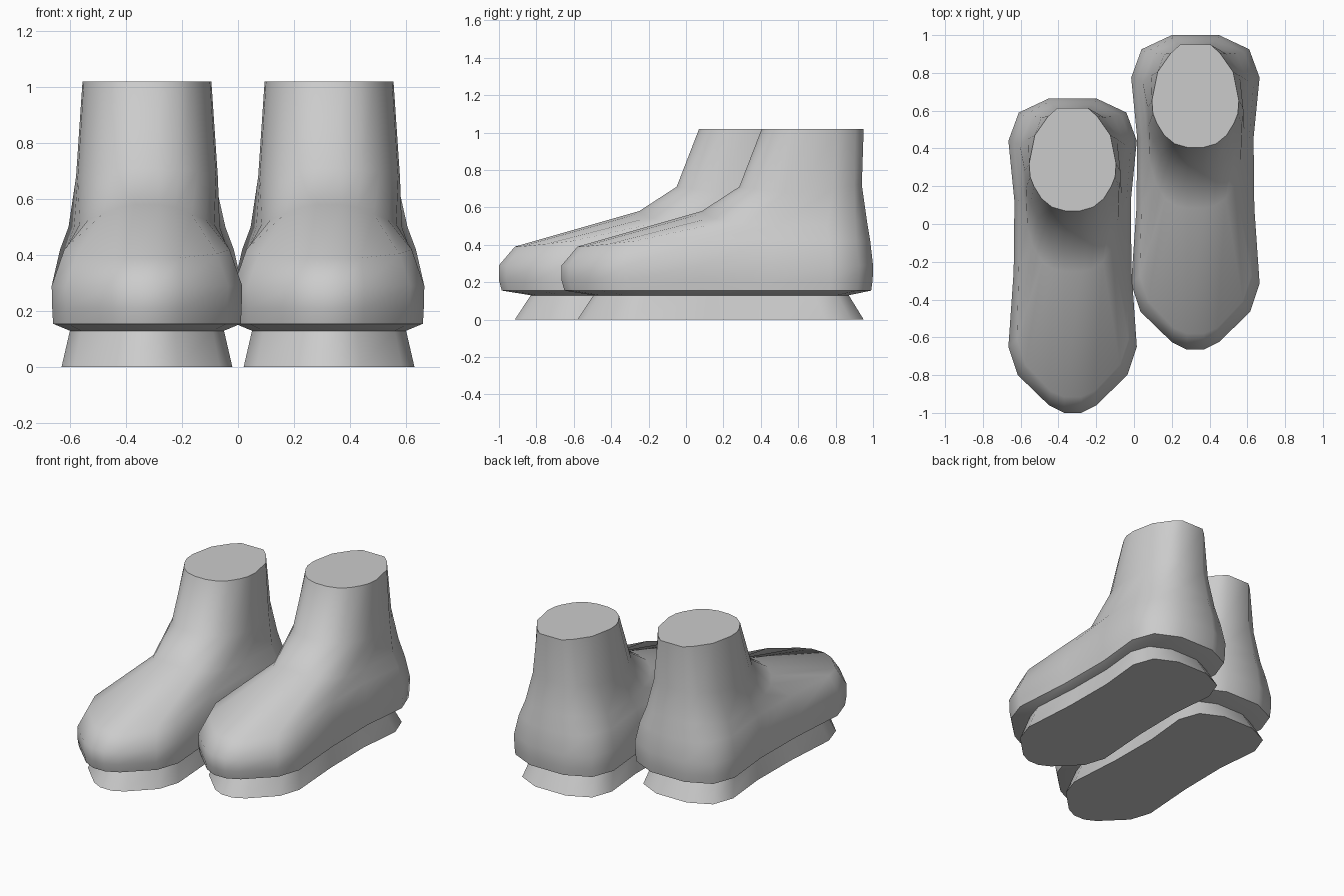
import bpy, bmesh, math

if "Cube" in bpy.data.objects:
    bpy.data.objects.remove(bpy.data.objects["Cube"])

grey = bpy.data.materials.new("plain grey")
grey.diffuse_color = (0.6, 0.6, 0.6, 1)
grey.use_nodes = True
grey.node_tree.nodes["Principled BSDF"].inputs["Base Color"].default_value = grey.diffuse_color

# Half outline of the foot, toe to heel (x, y)
OUTLINE = [(.045, -1), (.125, -.96), (.29, -.80), (.34, -.65), (.312, -.25),
           (.308, .12), (.34, .44), (.285, .59), (.125, .665)]
# Shoulder of the toe box, instep, ankle (x, y, z)
SHOULDER = [(.045, -.915, .39), (.115, -.885, .39), (.25, -.745, .405),
            (.295, -.61, .42), (.285, -.22, .43), (.285, .12, .43),
            (.31, .43, .42), (.26, .575, .42), (.12, .65, .42)]
INSTEP = [(.045, -.25, .58), (.10, -.24, .57), (.16, -.20, .545),
          (.21, -.12, .525), (.24, -.01, .51), (.26, .15, .50),
          (.28, .42, .50), (.215, .57, .53), (.105, .632, .53)]
ANKLE = [(.04, -.05, .71), (.115, -.03, .705), (.18, .03, .70),
         (.225, .11, .69), (.247, .19, .68), (.253, .28, .68),
         (.235, .45, .70), (.165, .565, .72), (.09, .605, .72)]
# Top opening of the shaft
SHAFT = [(.04, .07), (.11, .09), (.165, .135), (.205, .20), (.225, .25),
         (.23, .32), (.20, .47), (.13, .57), (.08, .615)]


def flat(points, z):
    return [(x, y, z) for x, y in points]


def fitted(width, front, back, z):
    """Foot outline refitted to a new width and length."""
    return [(x * width / .34, front + (y + 1) / 1.665 * (back - front), z)
            for x, y in OUTLINE]


def loft(name, halves, angle, offset):
    """Skin mirrored half rings from bottom to top and cap both ends."""
    bm = bmesh.new()
    rings = []
    for half in halves:
        ring = half + [(-x, y, z) for x, y, z in reversed(half)]
        rings.append([bm.verts.new(p) for p in ring])
    for low, high in zip(rings, rings[1:]):
        n = len(low)
        for i in range(n):
            j = (i + 1) % n
            bm.faces.new((low[i], low[j], high[j], high[i]))
    bm.faces.new(rings[0][::-1])
    bm.faces.new(rings[-1])
    bmesh.ops.recalc_face_normals(bm, faces=bm.faces)
    mesh = bpy.data.meshes.new(name)
    bm.to_mesh(mesh)
    bm.free()
    mesh.materials.append(grey)
    obj = bpy.data.objects.new(name, mesh)
    bpy.context.collection.objects.link(obj)
    obj.location = offset
    bpy.ops.object.select_all(action='DESELECT')
    obj.select_set(True)
    bpy.context.view_layer.objects.active = obj
    bpy.ops.object.shade_smooth_by_angle(angle=math.radians(angle))


# Upper: underside lip, side wall, toe box, instep, ankle, shaft
UPPER = [fitted(.275, -.83, .535, .13), fitted(.335, -.985, .655, .155),
         fitted(.338, -1, .663, .21), fitted(.34, -1, .665, .29),
         SHOULDER, INSTEP, ANKLE, flat(SHAFT, 1.02)]
# Sole flares out towards the ground
SOLE = [fitted(.305, -.915, .615, 0), fitted(.275, -.83, .535, .13)]

for side, offset in (("left", (-.325, 0, 0)), ("right", (.325, .335, 0))):
    loft(side + "_boot_upper", UPPER, 60, offset)
    loft(side + "_boot_sole", SOLE, 45, offset)
